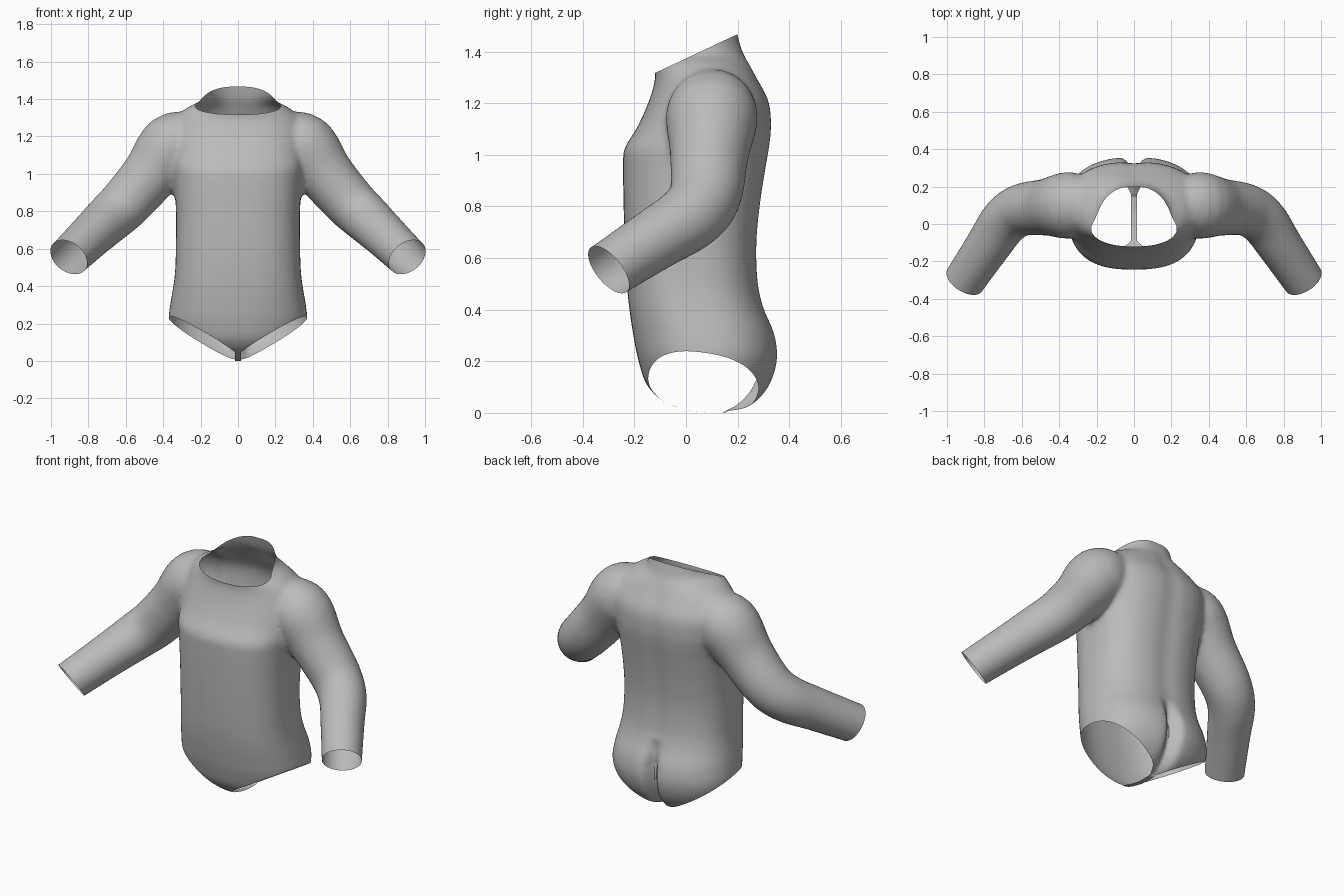
import bpy, bmesh, math
from mathutils import Vector

old = bpy.data.objects.get("Cube")
if old:
    bpy.data.objects.remove(old)

SIDES = 48


def smooth_rows(rows, steps=5):
    """Catmull-Rom interpolation through rows of numbers."""
    out = []
    for i in range(len(rows) - 1):
        a, b = rows[max(i - 1, 0)], rows[i]
        c, d = rows[i + 1], rows[min(i + 2, len(rows) - 1)]
        for k in range(steps):
            t = k / steps
            out.append([0.5 * (2 * q + (r - p) * t + (2 * p - 5 * q + 4 * r - s) * t**2
                               + (3 * q - p - 3 * r + s) * t**3)
                        for p, q, r, s in zip(a, b, c, d)])
    return out + [list(rows[-1])]


def loft(bm, rings):
    """Closed skin over a stack of rings."""
    loops = [[bm.verts.new(p) for p in ring] for ring in rings]
    for lo, hi in zip(loops, loops[1:]):
        for i in range(SIDES):
            j = (i + 1) % SIDES
            bm.faces.new((lo[i], lo[j], hi[j], hi[i]))
    bm.faces.new(loops[0][::-1])
    bm.faces.new(loops[-1])


def torso_ring(z, front, back, half, power):
    ring = []
    for i in range(SIDES):
        a = math.tau * i / SIDES
        c, s = math.cos(a), math.sin(a)
        x = math.copysign(abs(c) ** (2 / power), c) * half
        y = math.copysign(abs(s) ** (2 / power), s) * (back - front) / 2
        ring.append(Vector((x, y + (front + back) / 2, z)))
    return ring


def sleeve_rings(rows, side):
    pts = [Vector((r[0] * side, r[1], r[2])) for r in rows]
    rings = []
    for i, p in enumerate(pts):
        way = pts[min(i + 1, len(pts) - 1)] - pts[max(i - 1, 0)]
        turn = way.to_track_quat('Z', 'Y')
        rings.append([p + turn @ Vector((math.cos(math.tau * k / SIDES),
                                         math.sin(math.tau * k / SIDES), 0)) * rows[i][3]
                      for k in range(SIDES)])
    return rings


# Torso sections: height, front, back, half width, squareness
torso = [
    (-0.005, 0.06, 0.20, 0.10, 2), (0.03, -0.07, 0.27, 0.22, 2.1),
    (0.10, -0.15, 0.328, 0.33, 2.2), (0.20, -0.185, 0.358, 0.37, 2.3),
    (0.30, -0.205, 0.347, 0.362, 2.4), (0.40, -0.22, 0.305, 0.345, 2.5),
    (0.50, -0.23, 0.282, 0.335, 2.5), (0.65, -0.238, 0.277, 0.332, 2.5),
    (0.80, -0.242, 0.29, 0.332, 2.6), (0.95, -0.244, 0.313, 0.342, 2.6),
    (1.02, -0.238, 0.325, 0.35, 2.6), (1.10, -0.19, 0.333, 0.36, 2.5),
    (1.20, -0.145, 0.325, 0.365, 2.4), (1.29, -0.12, 0.28, 0.34, 2.2),
    (1.35, -0.13, 0.25, 0.27, 2), (1.40, -0.14, 0.225, 0.19, 2),
    (1.52, -0.15, 0.19, 0.188, 2),
]
# Sleeve path: position and radius
sleeve = [
    (0.24, 0.11, 1.17, 0.15), (0.35, 0.10, 1.14, 0.178), (0.47, 0.09, 0.99, 0.152),
    (0.60, 0.075, 0.84, 0.14), (0.69, 0.015, 0.755, 0.132),
    (0.78, -0.115, 0.67, 0.121), (0.905, -0.30, 0.55, 0.111), (0.98, -0.41, 0.478, 0.108),
]

bm = bmesh.new()
loft(bm, [torso_ring(*row) for row in smooth_rows(torso)])
for side in (1, -1):
    loft(bm, sleeve_rings(smooth_rows(sleeve), side))
bmesh.ops.recalc_face_normals(bm, faces=bm.faces)
mesh = bpy.data.meshes.new("bodysuit")
bm.to_mesh(mesh)
bm.free()
suit = bpy.data.objects.new("bodysuit", mesh)
bpy.context.scene.collection.objects.link(suit)

# Fuse torso and sleeves into one soft skin
fuse = suit.modifiers.new("fuse", 'REMESH')
fuse.mode = 'VOXEL'
fuse.voxel_size = 0.015
soften = suit.modifiers.new("soften", 'SMOOTH')
soften.factor = 0.5
soften.iterations = 7
graph = bpy.context.evaluated_depsgraph_get()
fused = bpy.data.meshes.new_from_object(suit.evaluated_get(graph))
suit.modifiers.clear()
suit.data = fused

bm = bmesh.new()
bm.from_mesh(fused)

# Cleft at the seat and a faint spine groove
for v in bm.verts:
    x, y, z = v.co
    if y > 0.12 and abs(x) < 0.2:
        near = min(1, (y - 0.12) / 0.1)
        low = max(0, min(1, (0.43 - z) / 0.15))
        v.co.y -= near * (0.06 * low * math.exp(-(x / 0.035) ** 2)
                          + 0.008 * math.exp(-(x / 0.06) ** 2))


def cut(point, normal, inside, remove=True):
    """Slice the chosen region with a plane and open the outer side."""
    point, normal = Vector(point), Vector(normal).normalized()
    faces = [f for f in bm.faces if inside(f.calc_center_median())]
    geom = set(faces)
    for f in faces:
        geom.update(f.verts, f.edges)
    bmesh.ops.bisect_plane(bm, geom=list(geom), plane_co=point, plane_no=normal, dist=1e-5)
    if remove:
        gone = [f for f in bm.faces if inside(f.calc_center_median())
                and (f.calc_center_median() - point).dot(normal) > 0]
        bmesh.ops.delete(bm, geom=gone, context='FACES')


# Neck opening
cut((0, 0.035, 1.385), (0, -0.155, 0.33), lambda c: c.z > 1.2 and abs(c.x) < 0.27)
for side in (1, -1):
    # Cuff opening
    cut((0.905 * side, -0.3, 0.55), (0.48 * side, -0.74, -0.6),
        lambda c: c.x * side > 0.7 and c.z < 0.75)
    # Leg opening, leaving a narrow strip between the legs
    cut((0.016 * side, 0, 0), (side, 0, 0), lambda c: c.z < 0.2, remove=False)
    cut((0.03 * side, 0.1, 0.02), (0.6 * side, -0.16, -1),
        lambda c: c.z < 0.35 and c.x * side > 0.016)

low = min(v.co.z for v in bm.verts)
bmesh.ops.translate(bm, verts=bm.verts, vec=(0, 0, -low))
bm.to_mesh(fused)
bm.free()

# Cloth colour
cloth = bpy.data.materials.new("grey cloth")
cloth.use_nodes = True
grey = (0.5, 0.5, 0.5, 1)
cloth.diffuse_color = grey
cloth.node_tree.nodes["Principled BSDF"].inputs["Base Color"].default_value = grey
fused.materials.clear()
fused.materials.append(cloth)

bpy.context.view_layer.objects.active = suit
suit.select_set(True)
bpy.ops.object.shade_smooth_by_angle(angle=math.radians(50))
